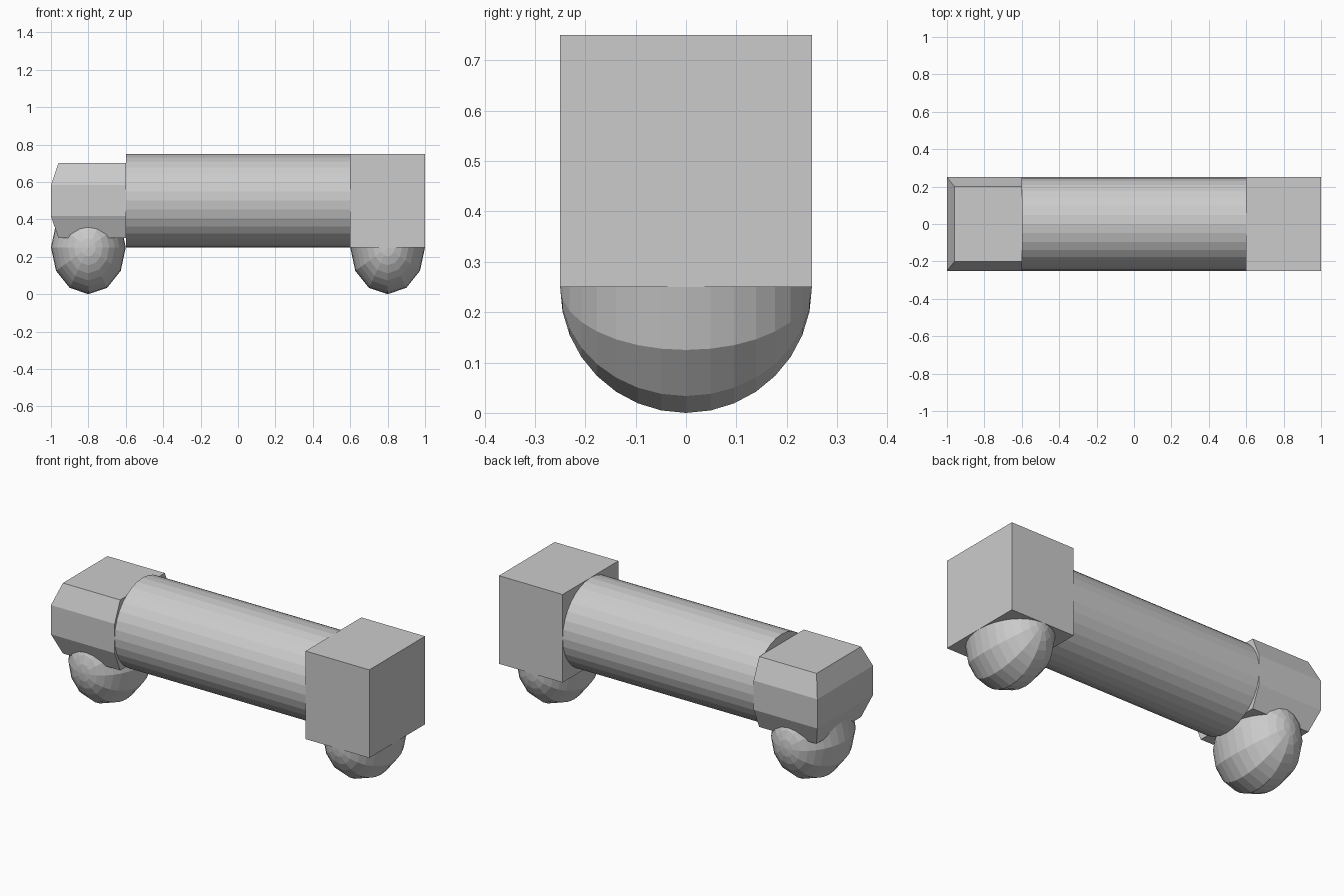
import bpy, bmesh
from math import radians
from mathutils import Matrix

if "Cube" in bpy.data.objects:
    bpy.data.objects.remove(bpy.data.objects["Cube"])


def make_object(name, bm):
    bmesh.ops.recalc_face_normals(bm, faces=bm.faces)
    mesh = bpy.data.meshes.new(name)
    bm.to_mesh(mesh)
    bm.free()
    obj = bpy.data.objects.new(name, mesh)
    bpy.context.collection.objects.link(obj)
    return obj


# Rear block
bm = bmesh.new()
bmesh.ops.create_cube(bm, size=1, matrix=Matrix.Translation((0.8, 0, 0.5))
                      @ Matrix.Diagonal((0.4, 0.5, 0.5, 1)))
make_object("rear_block", bm)

# Long horizontal barrel
bm = bmesh.new()
bmesh.ops.create_cone(bm, cap_ends=True, segments=32, radius1=0.25, radius2=0.25, depth=1.2,
                      matrix=Matrix.Translation((0, 0, 0.5)) @ Matrix.Rotation(radians(90), 4, 'Y'))
make_object("barrel", bm)

# Nose block: stacked rectangles, tapered at top and bottom, flat against the barrel
bm = bmesh.new()
rings = []
for z, x, y in [(0.30, -0.96, 0.20), (0.417, -1, 0.25), (0.583, -1, 0.25), (0.70, -0.96, 0.20)]:
    rings.append([bm.verts.new(p) for p in
                  [(x, -y, z), (-0.6, -y, z), (-0.6, y, z), (x, y, z)]])
for a, b in zip(rings, rings[1:]):
    for i in range(4):
        j = (i + 1) % 4
        bm.faces.new((a[i], a[j], b[j], b[i]))
bm.faces.new(rings[0])
bm.faces.new(rings[-1])
make_object("nose_block", bm)

# Rounded feet: spheres with poles along y, narrowed in x
for name, x in [("front_foot", -0.8), ("rear_foot", 0.8)]:
    bm = bmesh.new()
    bmesh.ops.create_uvsphere(bm, u_segments=12, v_segments=16, radius=0.25,
                              matrix=Matrix.Translation((x, 0, 0.25))
                              @ Matrix.Diagonal((0.8, 1, 1, 1))
                              @ Matrix.Rotation(radians(90), 4, 'X'))
    make_object(name, bm)
